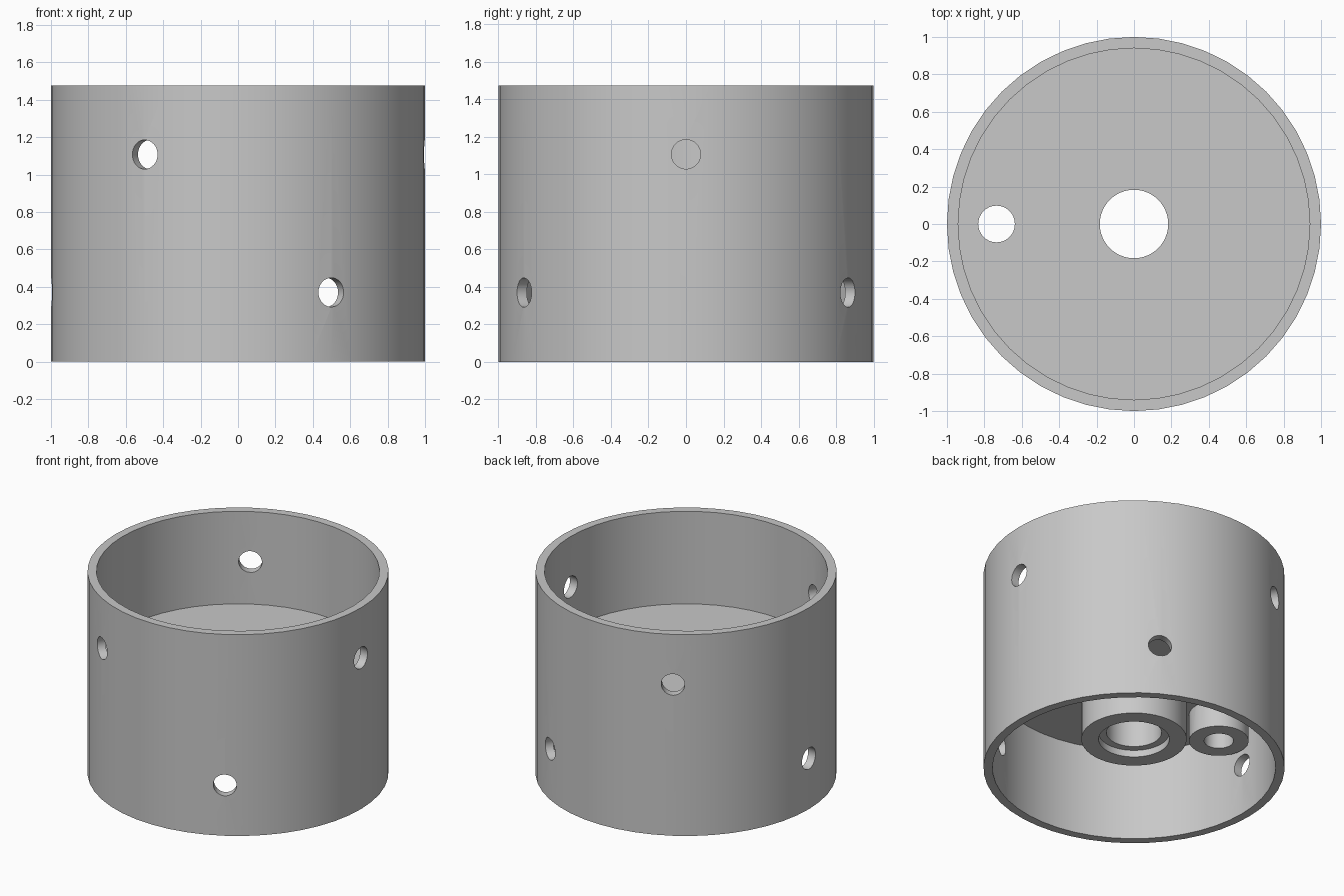
import bpy, bmesh
from math import radians, pi
from mathutils import Matrix, Vector

if "Cube" in bpy.data.objects:
    bpy.data.objects.remove(bpy.data.objects["Cube"], do_unlink=True)

HEIGHT = 1.475
OUTER, INNER = 1.0, 0.94
FLOOR_TOP, FLOOR_BOTTOM = 0.797, 0.677
SIDE_X = -0.735

grey = bpy.data.materials.new("light grey")
grey.use_nodes = True
grey.diffuse_color = (0.58, 0.58, 0.58, 1)
grey.node_tree.nodes["Principled BSDF"].inputs["Base Color"].default_value = (0.58, 0.58, 0.58, 1)


def make_object(name, bm):
    bmesh.ops.recalc_face_normals(bm, faces=bm.faces)
    mesh = bpy.data.meshes.new(name)
    bm.to_mesh(mesh)
    bm.free()
    mesh.materials.append(grey)
    obj = bpy.data.objects.new(name, mesh)
    bpy.context.collection.objects.link(obj)
    return obj


def lathe(name, profile, steps):
    """Revolve a closed (radius, z) profile around the z axis."""
    bm = bmesh.new()
    verts = [bm.verts.new((r, 0, z)) for r, z in profile]
    edges = [bm.edges.new((v, verts[i - 1])) for i, v in enumerate(verts)]
    bmesh.ops.spin(bm, geom=verts + edges, cent=(0, 0, 0), axis=(0, 0, 1),
                   angle=2 * pi, steps=steps)
    bmesh.ops.remove_doubles(bm, verts=bm.verts, dist=1e-4)
    return make_object(name, bm)


def add_rod(bm, start, end, radius):
    start, end = Vector(start), Vector(end)
    axis = end - start
    turn = axis.to_track_quat('Z', 'Y').to_matrix().to_4x4()
    bmesh.ops.create_cone(bm, cap_ends=True, segments=32, radius1=radius, radius2=radius,
                          depth=axis.length,
                          matrix=Matrix.Translation((start + end) / 2) @ turn)


def combine(target, tool, operation):
    tool.hide_render = True
    mod = target.modifiers.new(operation.lower(), 'BOOLEAN')
    mod.operation, mod.solver, mod.object = operation, 'EXACT', tool
    bpy.context.view_layer.objects.active = target
    bpy.ops.object.modifier_apply(modifier=mod.name)
    bpy.data.objects.remove(tool, do_unlink=True)


# Tube wall, dividing floor and counterbored central boss as one turned profile
BORE, RECESS, BOSS, BOSS_BOTTOM, RECESS_TOP = 0.183, 0.235, 0.35, 0.22, 0.27
housing = lathe("tube_housing", [
    (BORE, FLOOR_TOP), (INNER, FLOOR_TOP), (INNER, HEIGHT), (OUTER, HEIGHT),
    (OUTER, 0), (INNER, 0), (INNER, FLOOR_BOTTOM), (BOSS, FLOOR_BOTTOM),
    (BOSS, BOSS_BOTTOM), (RECESS, BOSS_BOTTOM), (RECESS, RECESS_TOP), (BORE, RECESS_TOP),
], 48)

# Small side boss below the floor
bm = bmesh.new()
add_rod(bm, (SIDE_X, 0, 0.48), (SIDE_X, 0, 0.74), 0.198)
combine(housing, make_object("side_boss", bm), 'UNION')

# Drills: side boss bore, plus two staggered rings of three wall holes
bm = bmesh.new()
add_rod(bm, (SIDE_X, 0, 0.4), (SIDE_X, 0, 0.9), 0.098)
for z, first in ((1.107, 0), (0.37, 60)):
    for k in range(3):
        out = Matrix.Rotation(radians(first + 120 * k), 3, 'Z') @ Vector((1, 0, 0))
        lift = Vector((0, 0, z))
        add_rod(bm, out * 0.88 + lift, out * 1.1 + lift, 0.078)
combine(housing, make_object("drills", bm), 'DIFFERENCE')

# Smooth round walls with sharp rims
bpy.ops.object.select_all(action='DESELECT')
housing.select_set(True)
bpy.context.view_layer.objects.active = housing
bpy.ops.object.shade_smooth_by_angle(angle=radians(30))
